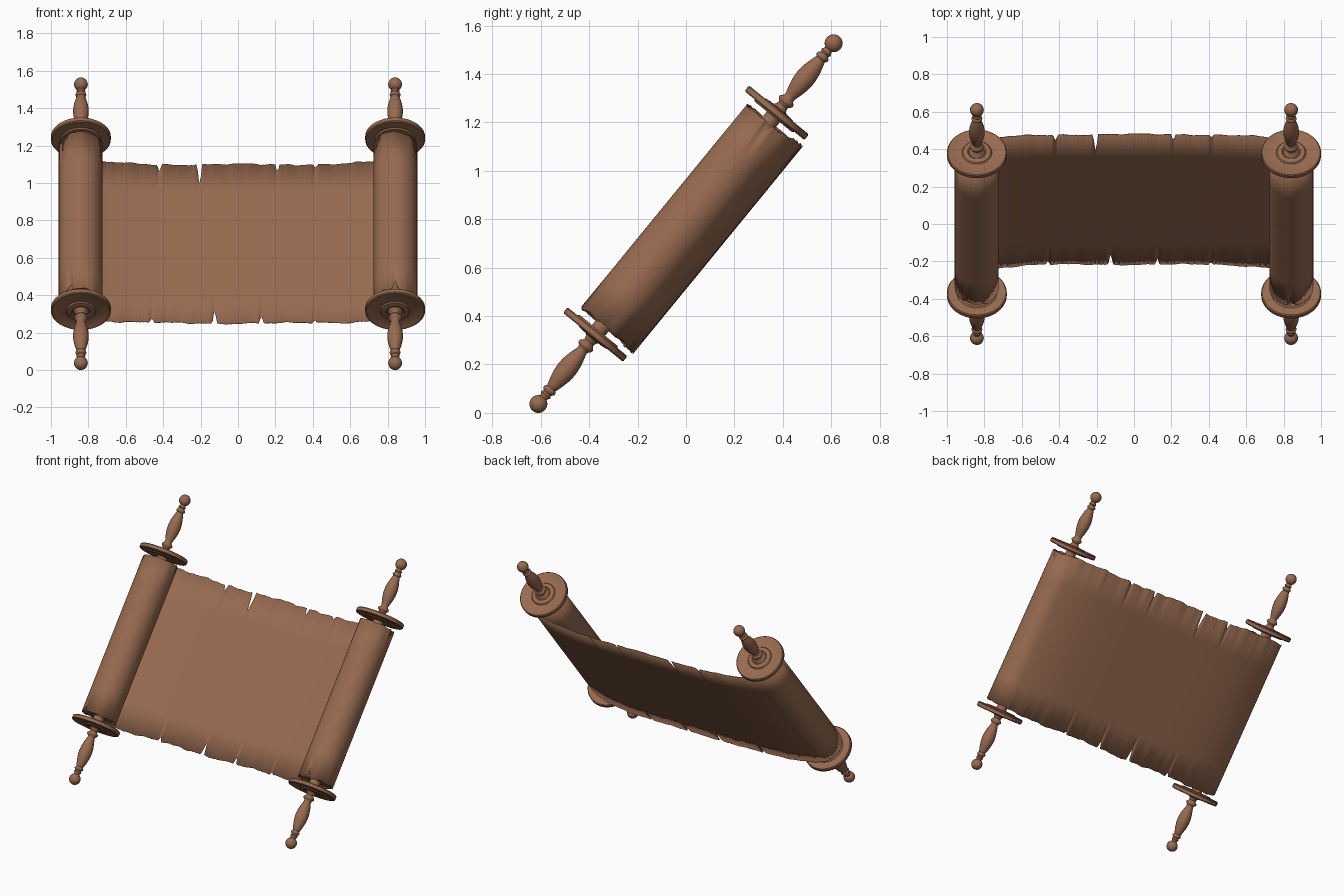
import bpy, bmesh, math, random
from mathutils import Matrix

if "Cube" in bpy.data.objects:
    bpy.data.objects.remove(bpy.data.objects["Cube"])

random.seed(4)
TILT = Matrix.Translation((0, 0, 0.782)) @ Matrix.Rotation(math.radians(-39.3), 4, 'X')
ROD_X, ROLL_R = 0.84, 0.118

brown = bpy.data.materials.new("aged brown")
brown.diffuse_color = (0.31, 0.145, 0.08, 1)
brown.use_nodes = True
brown.node_tree.nodes["Principled BSDF"].inputs["Base Color"].default_value = brown.diffuse_color


def make_object(name, bm, angle=35):
    bmesh.ops.recalc_face_normals(bm, faces=bm.faces)
    mesh = bpy.data.meshes.new(name)
    bm.to_mesh(mesh)
    bm.free()
    mesh.materials.append(brown)
    ob = bpy.data.objects.new(name, mesh)
    bpy.context.collection.objects.link(ob)
    ob.matrix_world = TILT
    bpy.ops.object.select_all(action='DESELECT')
    ob.select_set(True)
    bpy.context.view_layer.objects.active = ob
    bpy.ops.object.shade_smooth_by_angle(angle=math.radians(angle))
    return ob


def lathe(name, profile, x, flip=1, sides=40):
    """Spin (radius, height) points round the rod axis."""
    bm = bmesh.new()
    rings = []
    for r, h in profile:
        if r < 1e-5:
            rings.append([bm.verts.new((x, 0, h * flip))] * sides)
        else:
            rings.append([bm.verts.new((x + r * math.cos(2 * math.pi * i / sides),
                                        r * math.sin(2 * math.pi * i / sides), h * flip))
                          for i in range(sides)])
    for a, b in zip(rings, rings[1:]):
        for i in range(sides):
            j = (i + 1) % sides
            bm.faces.new(list(dict.fromkeys((a[i], a[j], b[j], b[i]))))
    return make_object(name, bm)


def bulge(h0, h1, r0, r1, n=6):
    """Rounded bead between two heights."""
    return [(r0 + (r1 - r0) * math.sin(math.pi * i / n), h0 + (h1 - h0) * i / n)
            for i in range(n + 1)]


# Flange with raised rim and central boss
flange = [(0, 0.570), (0.100, 0.570), (0.108, 0.577), (0.155, 0.577), (0.160, 0.582),
          (0.160, 0.602), (0.155, 0.607), (0.142, 0.607), (0.134, 0.602), (0.080, 0.602),
          (0.074, 0.609), (0.050, 0.612), (0.044, 0.607), (0, 0.607)]

# Turned handle: bead, baluster, small bead, ball
handle = [(0, 0.600), (0.042, 0.606), (0.028, 0.618), (0.023, 0.632)]
handle += bulge(0.638, 0.668, 0.025, 0.036)
handle += [(0.023, 0.676)]
handle += bulge(0.682, 0.872, 0.024, 0.042, 12)
handle += bulge(0.878, 0.902, 0.021, 0.029)
handle += bulge(0.906, 0.922, 0.019, 0.024, 4)
handle += [(0.037 * math.sin(a), 0.963 - 0.037 * math.cos(a))
           for a in [math.radians(28 + 152 * i / 10) for i in range(10)]]
handle += [(0, 1.0)]

for side, sx in (("left", -1), ("right", 1)):
    x = sx * ROD_X
    # Rod and tightly wound inner roll
    lathe(side + "_rod", [(0, -0.60), (0.035, -0.60), (0.035, 0.60), (0, 0.60)], x)
    lathe(side + "_inner_roll", [(0, -0.532), (0.104, -0.532), (0.104, 0.532), (0, 0.532)], x)
    for end, f in (("lower", -1), ("upper", 1)):
        lathe(f"{side}_{end}_flange", flange, x, f, 56)
        lathe(f"{side}_{end}_handle", handle, x, f, 28)

# Sheet path: sagging span, then a spiral winding inwards round the rod
DEPART = math.radians(17)
x_end = ROD_X + ROLL_R * math.sin(DEPART)
p_end = ROLL_R * math.cos(DEPART)
half = []                                   # (distance along sheet, x, y)
SPAN = 110
for i in range(SPAN):
    u = i / SPAN
    half.append((u * x_end, u * x_end, 0.17 - (0.17 - p_end) * u ** 4.7))
TURNS, STEPS = 2.2, 64
for i in range(int(TURNS * STEPS) + 1):
    a = 2 * math.pi * i / STEPS
    r = ROLL_R - 0.0055 * a / (2 * math.pi)
    half.append((x_end + a * ROLL_R, ROD_X + r * math.sin(DEPART + a), r * math.cos(DEPART + a)))
path = [(-s, -x, y) for s, x, y in reversed(half[1:])] + half

# Tears as (position along sheet, half width, depth)
top_tears = [(-0.42, 0.012, 0.05), (-0.205, 0.014, 0.155), (0.21, 0.011, 0.06),
             (0.415, 0.012, 0.025), (1.02, 0.016, 0.06), (-1.08, 0.014, 0.04)]
low_tears = [(-0.46, 0.014, 0.035), (-0.125, 0.012, 0.10), (0.125, 0.012, 0.06),
             (0.41, 0.012, 0.025), (1.21, 0.014, 0.07), (-1.15, 0.014, 0.03)]


def ragged_edge(tears):
    """Wavering half length of the sheet at each path point."""
    phases = [random.uniform(0, 6.28) for _ in range(3)]
    out = []
    for s, x, y in path:
        e = 0.548 + 0.004 * math.sin(9 * s + phases[0]) + 0.003 * math.sin(31 * s + phases[1])
        e += 0.002 * math.sin(67 * s + phases[2]) + random.uniform(-0.0015, 0.0015)
        e -= 0.008 * min(1, max(0, (abs(s) - 0.85) / 0.15))
        e -= sum(d * max(0, 1 - abs(s - c) / w) for c, w, d in tears)
        out.append(e)
    return out


# Parchment sheet
bm = bmesh.new()
cols = []
for (s, x, y), hi, lo in zip(path, ragged_edge(top_tears), ragged_edge(low_tears)):
    cols.append([bm.verts.new((x, y, h)) for h in (-lo, -0.36, 0, 0.36, hi)])
for a, b in zip(cols, cols[1:]):
    for k in range(4):
        bm.faces.new((a[k], b[k], b[k + 1], a[k + 1]))
sheet = make_object("parchment_sheet", bm)
mod = sheet.modifiers.new("thickness", 'SOLIDIFY')
mod.thickness = 0.003
mod.offset = 0
